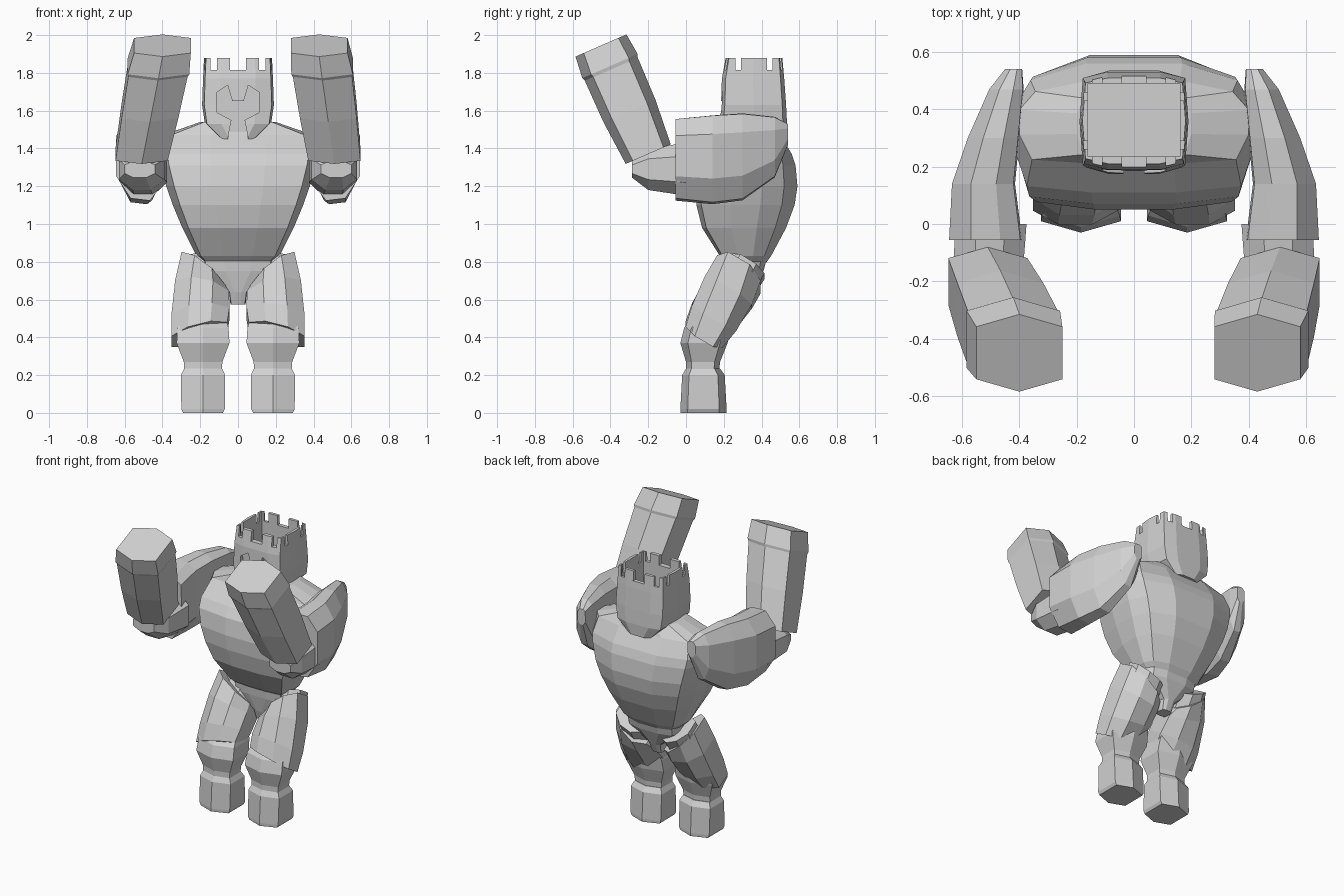
import bpy, bmesh
from mathutils import Vector

old = bpy.data.objects.get("Cube")
if old:
    bpy.data.objects.remove(old, do_unlink=True)

stone = bpy.data.materials.new("pale_grey_stone")
stone.use_nodes = True
GREY = (0.64, 0.64, 0.64, 1)
stone.diffuse_color = GREY
stone.node_tree.nodes["Principled BSDF"].inputs["Base Color"].default_value = GREY

X, Y, Z = Vector((1, 0, 0)), Vector((0, 1, 0)), Vector((0, 0, 1))


def mirrored(half):
    return half + [(-x, y) for x, y in reversed(half)]


# Cross-sections in unit coordinates
HEX = [(0, -1), (1, -.68), (1, .68), (0, 1), (-1, .68), (-1, -.68)]
OCT = mirrored([(.4, -1), (1, -.5), (1, .5), (.4, 1)])
ARM = [(-.4, -1), (.4, -1), (1, -.5), (1, .5), (.4, .95), (-.4, 1), (-.95, .85), (-1, -.5)]
BARREL = mirrored([(.35, -1), (.89, -.9), (1, -.3), (1, .3), (.86, .74), (.4, 1)])
HELM = mirrored([(.5, -1), (.94, -.88), (1, 0), (.94, .88), (.5, 1)])


def make(name, verts, faces):
    bm = bmesh.new()
    vs = [bm.verts.new(v) for v in verts]
    for f in faces:
        bm.faces.new([vs[i] for i in f])
    bmesh.ops.recalc_face_normals(bm, faces=bm.faces)
    mesh = bpy.data.meshes.new(name)
    bm.to_mesh(mesh)
    bm.free()
    mesh.materials.append(stone)
    obj = bpy.data.objects.new(name, mesh)
    bpy.context.collection.objects.link(obj)
    return obj


def loft(name, rings, outline, u=X, v=Y, side=1):
    """Rings are (centre, half u, half v, optional upward slope along u)."""
    n, verts, faces = len(outline), [], []
    for c, hu, hv, *slope in rings:
        for a, b in outline:
            p = Vector(c) + u * (a * hu) + v * (b * hv)
            p.z += a * hu * (slope[0] if slope else 0)
            p.x *= side
            verts.append(p)
    for r in range(len(rings) - 1):
        for i in range(n):
            j = (i + 1) % n
            faces.append((r * n + i, r * n + j, (r + 1) * n + j, (r + 1) * n + i))
    faces += [range(n), range(len(verts) - n, len(verts))]
    return make(name, verts, faces)


def stack(name, levels, outline, x=0, side=1):
    """Horizontal sections given as (z, half width, front y, back y)."""
    rings = [((x, (f + b) / 2, z), hw, (b - f) / 2) for z, hw, f, b in levels]
    return loft(name, rings, outline, side=side)


def limb(name, start, end, sections, outline, side=1):
    """Sections along an axis: (position, half width, half depth, slope)."""
    a, b = Vector(start), Vector(end)
    v = (b - a).cross(X).normalized()
    rings = [(a.lerp(b, t), *rest) for t, *rest in sections]
    return loft(name, rings, outline, X, -v, side)


def cut(target, cutter):
    mod = target.modifiers.new("cut", 'BOOLEAN')
    mod.operation, mod.solver, mod.object = 'DIFFERENCE', 'EXACT', cutter
    bpy.context.view_layer.objects.active = target
    bpy.ops.object.modifier_apply(modifier=mod.name)
    bpy.data.objects.remove(cutter, do_unlink=True)


def box(x0, x1, y0, y1, z0, z1):
    square = [(-1, -1), (1, -1), (1, 1), (-1, 1)]
    return stack("cutter", [(z0, (x1 - x0) / 2, y0, y1), (z1, (x1 - x0) / 2, y0, y1)],
                 square, (x0 + x1) / 2)


# Body
stack("torso", [
    (.79, .18, .22, .42), (.83, .22, .18, .45), (.98, .295, .085, .53),
    (1.1, .345, .055, .575), (1.2, .38, .05, .59), (1.31, .41, .07, .58),
    (1.37, .42, .11, .56), (1.47, .4, .21, .5), (1.54, .2, .23, .47)], BARREL)
stack("pelvis", [(.575, .04, .25, .33), (.64, .05, .23, .36),
                 (.75, .19, .21, .41), (.86, .2, .2, .44)], BARREL)

# Helmet with hollow crown, notched rim and recessed visor
head = stack("helmet", [
    (1.45, .09, .175, .53), (1.53, .175, .175, .535), (1.63, .19, .185, .53),
    (1.77, .185, .19, .52), (1.88, .18, .21, .51)], HELM)
cut(head, box(-.16, .16, .235, .49, 1.66, 1.95))
for x0, x1 in ((-.145, -.112), (-.042, .042), (.112, .145)):
    cut(head, box(x0, x1, .1, .6, 1.815, 1.96))
for y0, y1 in ((.262, .29), (.43, .458)):
    cut(head, box(-.3, .3, y0, y1, 1.815, 1.97))
visor = mirrored([(.03, 1.65), (.055, 1.735), (.115, 1.695), (.11, 1.59),
                  (.035, 1.55), (.06, 1.42)])
n = len(visor)
cut(head, make("cutter",
               [(x, y, z) for y in (.05, .215) for x, z in visor],
               [range(n), range(n, 2 * n)]
               + [(i, (i + 1) % n, n + (i + 1) % n, n + i) for i in range(n)]))

for side, tag in ((1, "left"), (-1, "right")):
    # Upper arm, running forward from the shoulder
    spans = [(-.055, .39, .645, 1.13, 1.56), (.14, .415, .635, 1.11, 1.58),
             (.3, .4, .58, 1.13, 1.59), (.47, .385, .505, 1.25, 1.57),
             (.54, .39, .45, 1.42, 1.53)]
    loft(tag + "_upper_arm",
         [(((a + b) / 2, y, (c + d) / 2), (b - a) / 2, (d - c) / 2, .12)
          for y, a, b, c, d in spans], ARM, X, Z, side)
    loft(tag + "_elbow", [((.52, -.285, 1.29), .08, .045), ((.51, -.2, 1.29), .12, .11),
                          ((.5, 0, 1.29), .125, .14)], OCT, X, Z, side)

    # Raised forearm and fist
    wrist = (.51, -.2, 1.37)
    fist = (.415 + .015 * side, -.45, 1.945)
    limb(tag + "_forearm", wrist, fist,
         [(0, .138, .13), (.4, .15, .15), (.79, .157, .153)], HEX, side)
    limb(tag + "_fist", wrist, fist,
         [(.7, .14, .13), (.81, .163, .16), (1, .15, .147)], HEX, side)

    # Leg
    limb(tag + "_thigh", (.195, .1, .4), (.175, .33, .775),
         [(.05, .115, .085), (.5, .115, .1), (1, .1, .1, .4)], OCT, side)
    limb(tag + "_thigh_guard", (.205, .095, .415), (.18, .31, .785),
         [(0, .148, .112, -.25), (.25, .153, .135, -.1), (.6, .143, .145, .2),
          (.86, .115, .133, .75)], OCT, side)
    stack(tag + "_shin", [(.21, .1, .0, .175), (.27, .102, .0, .18), (.37, .14, -.03, .22),
                          (.45, .135, -.01, .235), (.57, .1, .1, .25)], HEX, .185, side)
    stack(tag + "_foot", [(0, .105, -.03, .215), (.02, .115, -.03, .215),
                          (.2, .117, -.02, .205), (.235, .1, .0, .18)], HEX, .185, side)
